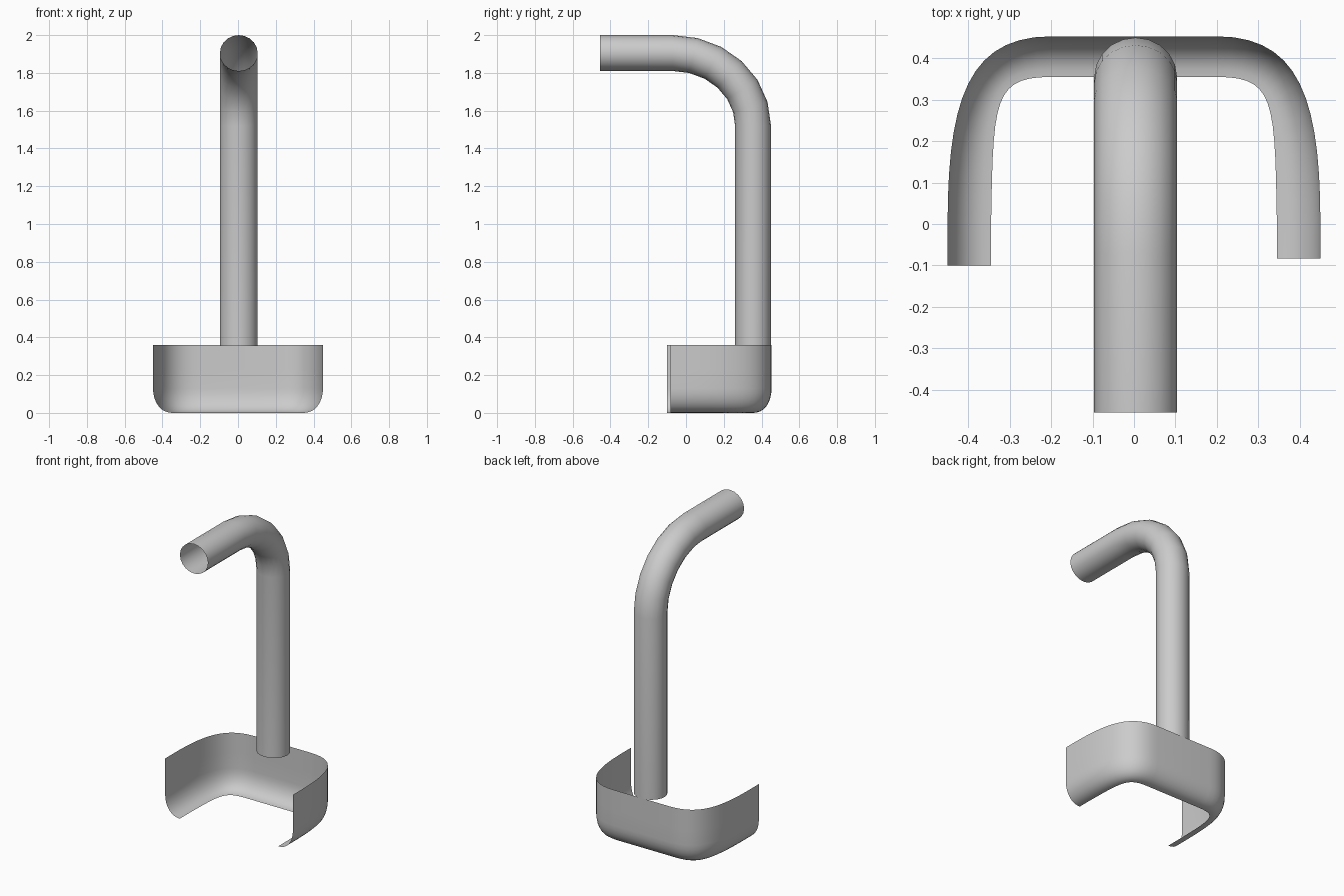
import bpy, math
from mathutils import Vector

if "Cube" in bpy.data.objects:
    bpy.data.objects.remove(bpy.data.objects["Cube"])


def make_object(name, rows, closed):
    """Skin a list of equal-length point rows with quads."""
    n = len(rows[0])
    verts = [p for row in rows for p in row]
    faces = []
    for i in range(len(rows) - 1):
        for j in range(n if closed else n - 1):
            k = (j + 1) % n
            faces.append((i * n + j, i * n + k, (i + 1) * n + k, (i + 1) * n + j))
    mesh = bpy.data.meshes.new(name)
    mesh.from_pydata(verts, [], faces)
    obj = bpy.data.objects.new(name, mesh)
    bpy.context.collection.objects.link(obj)
    bpy.ops.object.select_all(action='DESELECT')
    bpy.context.view_layer.objects.active = obj
    obj.select_set(True)
    bpy.ops.object.shade_smooth_by_angle(angle=math.radians(40))
    return obj


def bezier(p, t):
    a, b, c, d = (Vector(q) for q in p)
    u = 1 - t
    return a * u**3 + b * 3 * u * u * t + c * 3 * u * t * t + d * t**3


# Bent open pipe: stations are (y, z, tangent angle)
RX, RY, CX, SIDES = 0.1, 0.095, 0.004, 20
BY, BZ, STEPS = 0.425, 0.385, 6
stations = [(0.355, 0.355, 0.0)]
for i in range(STEPS + 1):
    a = math.pi / 2 * i / STEPS
    tilt = math.atan2(BY * math.sin(a), BZ * math.cos(a))
    stations.append((0.355 - BY * (1 - math.cos(a)), 1.52 + BZ * math.sin(a), tilt))
stations.append((-0.455, 1.905, math.pi / 2))

rings = []
for y, z, tilt in stations:
    ring = []
    for s in range(SIDES):
        a = 2 * math.pi * s / SIDES
        r = RY * math.sin(a)
        ring.append((CX + RX * math.cos(a), y + r * math.cos(tilt), z + r * math.sin(tilt)))
    rings.append(ring)
make_object("bent_pipe", rings, True)

# U-shaped base band: wall follows the outer path, bottom lip curls to the inner path
OUTER = [(-0.45, 0), (-0.45, 0.30), (-0.40, 0.453), (-0.20, 0.453)]
INNER = [(-0.345, 0), (-0.34, 0.30), (-0.34, 0.355), (-0.20, 0.355)]


def u_path(curve):
    left = [bezier(curve, i / 14) for i in range(15)]
    x = curve[0][0]
    right = [Vector((-p.x, p.y)) for p in reversed(left)]
    return [Vector((x, -0.10))] + left + right + [Vector((-x, -0.083))]


# Section: (blend from outer to inner, height)
section = [(0, 0.36), (0, 0.23), (0, 0.13)]
section += [(1 - math.cos(a), 0.13 * (1 - math.sin(a)) ** 1.1)
            for a in (math.pi / 2 * i / 8 for i in range(1, 9))]
outer, inner = u_path(OUTER), u_path(INNER)
rows = []
for o, i in zip(outer, inner):
    rows.append([(*o.lerp(i, s), z) for s, z in section])
make_object("base_band", rows, False)
